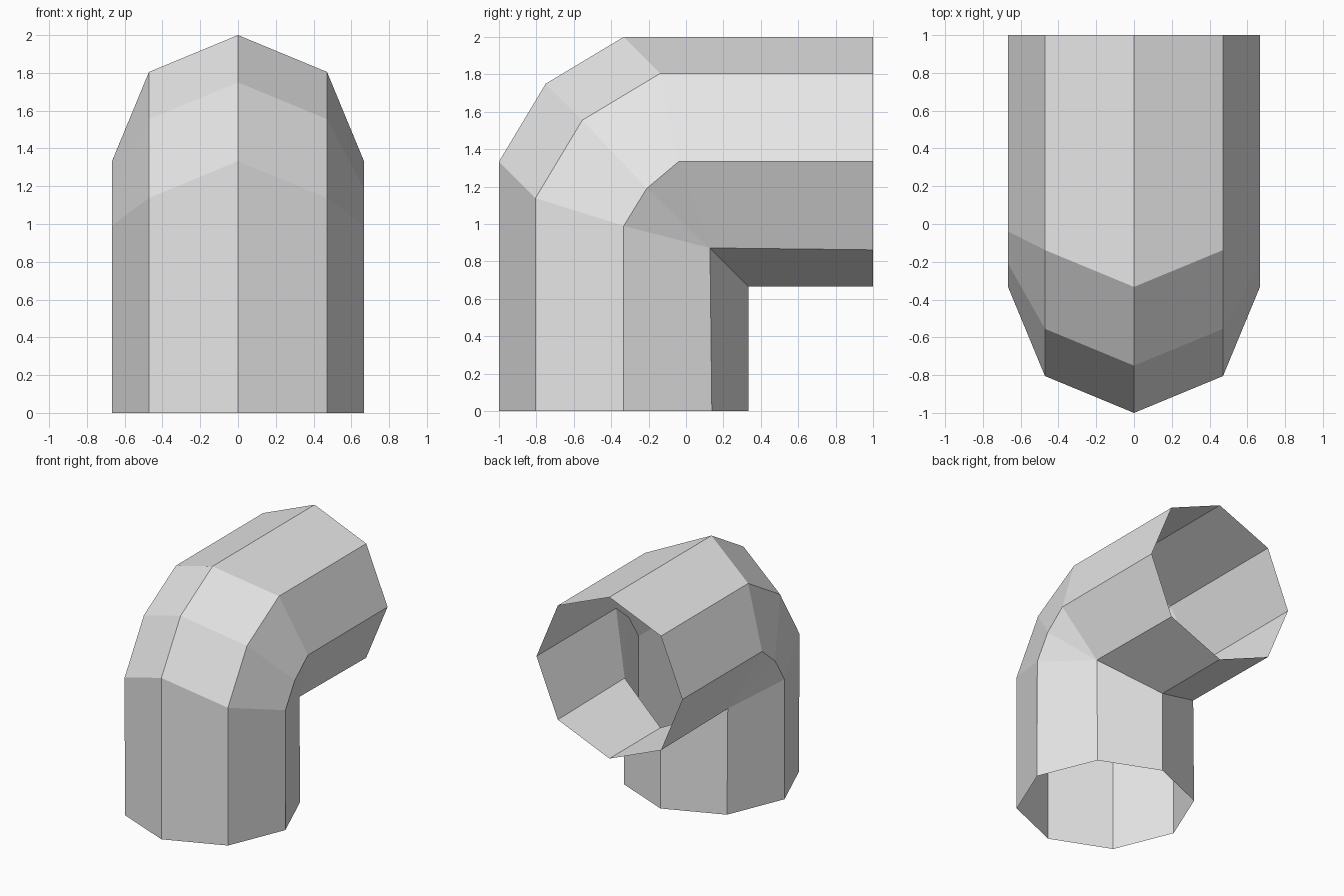
import bpy
import bmesh
from math import sin, cos, pi

cube = bpy.data.objects.get("Cube")
if cube:
    bpy.data.objects.remove(cube, do_unlink=True)

RADIUS = 2 / 3
SIDES = 8

# Plain grey surface
grey = bpy.data.materials.new("light grey")
grey.use_nodes = True
colour = (0.8, 0.8, 0.8, 1)
grey.diffuse_color = colour
grey.node_tree.nodes["Principled BSDF"].inputs["Base Color"].default_value = colour

# Bend points (y, z) of each lengthwise seam, from the outer to the inner side
bends = [
    [(-1, 1.333), (-0.75, 1.75), (-0.333, 2)],
    [(-0.805, 1.138), (-0.555, 1.555), (-0.138, 1.805)],
    [(-0.333, 0.99), (-0.21, 1.19), (-0.04, 1.333)],
    [(0.128, 0.872)] * 3,
    [(0.333, 0.667)] * 3,
]

# Octagonal elbow: five rings, open at both ends
bm = bmesh.new()
seams = []
for k in range(SIDES):
    angle = 2 * pi * k / SIDES
    x = RADIUS * sin(angle)
    out = RADIUS * cos(angle)
    path = [(-RADIUS / 2 - out, 0)] + bends[min(k, SIDES - k)] + [(1, 2 * RADIUS + out)]
    seams.append([bm.verts.new((x, y, z)) for y, z in path])

for k, seam in enumerate(seams):
    after = seams[(k + 1) % SIDES]
    for j in range(len(seam) - 1):
        bm.faces.new((seam[j], after[j], after[j + 1], seam[j + 1]))

# Close the folded inner corner
bmesh.ops.remove_doubles(bm, verts=bm.verts, dist=0.001)
bmesh.ops.recalc_face_normals(bm, faces=bm.faces)

mesh = bpy.data.meshes.new("pipe_elbow")
bm.to_mesh(mesh)
bm.free()
mesh.materials.append(grey)
pipe = bpy.data.objects.new("pipe_elbow", mesh)
bpy.context.collection.objects.link(pipe)
